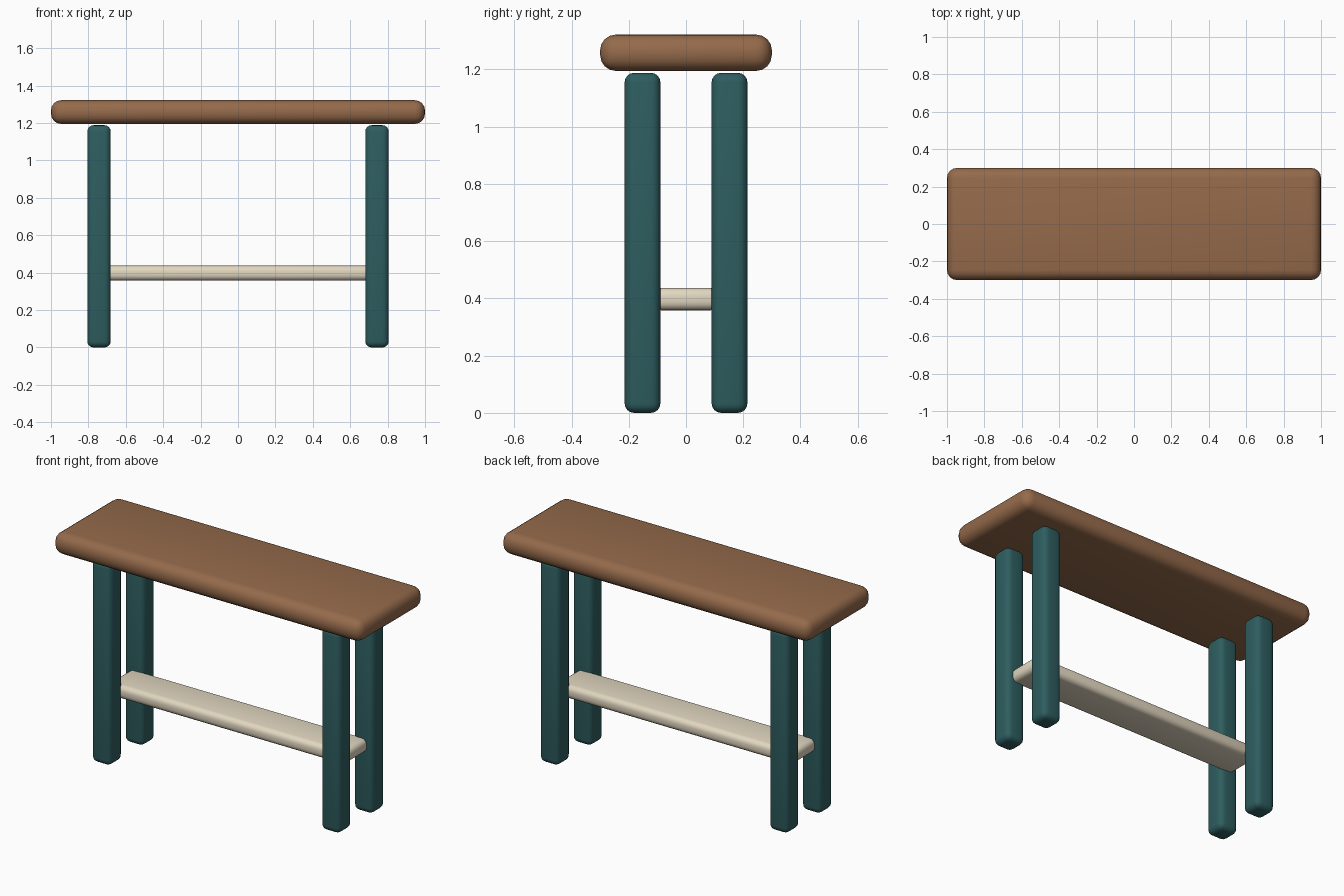
import bpy
from math import radians

if "Cube" in bpy.data.objects:
    bpy.data.objects.remove(bpy.data.objects["Cube"])


def material(name, rgb):
    m = bpy.data.materials.new(name)
    m.diffuse_color = (*rgb, 1)
    m.use_nodes = True
    m.node_tree.nodes["Principled BSDF"].inputs["Base Color"].default_value = m.diffuse_color
    return m


def rounded_box(name, lo, hi, radius, mat):
    centre = [(a + b) / 2 for a, b in zip(lo, hi)]
    bpy.ops.mesh.primitive_cube_add(size=1, location=centre)
    ob = bpy.context.object
    ob.name = name
    ob.scale = [b - a for a, b in zip(lo, hi)]
    bpy.ops.object.transform_apply(location=False, rotation=False, scale=True)
    bev = ob.modifiers.new("Rounding", 'BEVEL')
    bev.width = radius
    bev.segments = 4
    bpy.ops.object.modifier_apply(modifier=bev.name)
    bpy.ops.object.shade_smooth_by_angle(angle=radians(35))
    ob.data.materials.append(mat)
    return ob


wood = material("brown_wood", (0.30, 0.145, 0.07))
teal = material("teal_paint", (0.027, 0.11, 0.115))
cream = material("cream_paint", (0.76, 0.68, 0.53))

# Tabletop slab
rounded_box("tabletop", (-1, -0.3, 1.195), (1, 0.3, 1.322), 0.055, wood)

# Four legs, just short of the slab
half = 0.0625
for x, side in ((-0.743, "left"), (0.743, "right")):
    for y, face in ((-0.152, "front"), (0.152, "back")):
        rounded_box(f"{face}_{side}_leg", (x - half, y - half, 0),
                    (x + half, y + half, 1.188), 0.033, teal)

# Long stretcher let into the legs
rounded_box("stretcher", (-0.77, -0.115, 0.358), (0.77, 0.115, 0.437), 0.03, cream)
